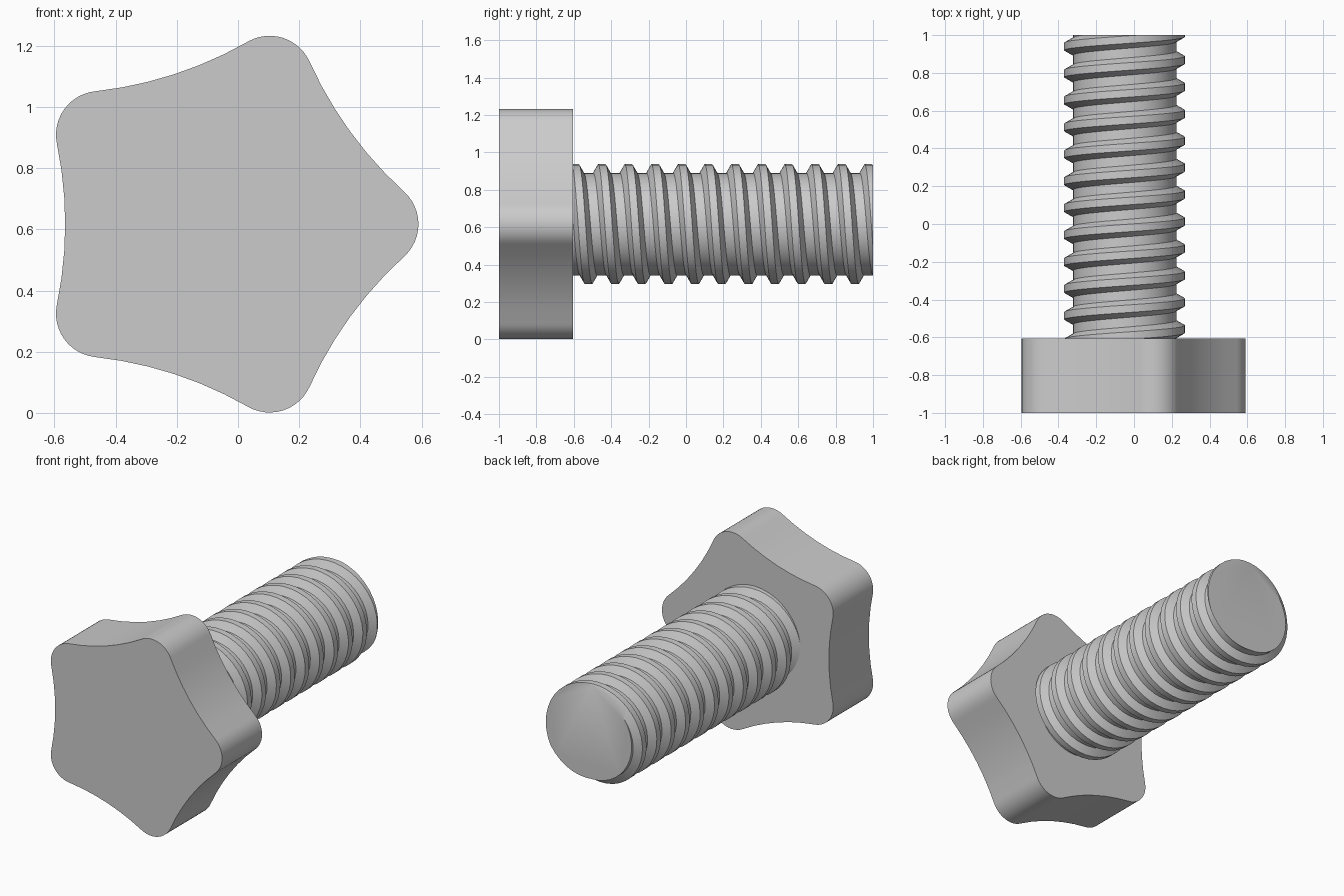
import bpy, bmesh, math
from math import sin, cos, tau, pi
from mathutils import Vector

cube = bpy.data.objects.get("Cube")
if cube:
    bpy.data.objects.remove(cube, do_unlink=True)

AXIS_X, AXIS_Z = -0.05, 0.617      # screw axis runs along y
HEAD_FRONT, HEAD_BACK, TIP = -1.0, -0.605, 1.0

steel = bpy.data.materials.new("grey_steel")
steel.use_nodes = True
GREY = (0.6, 0.6, 0.6, 1)
steel.diffuse_color = GREY
steel.node_tree.nodes["Principled BSDF"].inputs["Base Color"].default_value = GREY


def finish(bm, name):
    bmesh.ops.recalc_face_normals(bm, faces=bm.faces)
    mesh = bpy.data.meshes.new(name)
    bm.to_mesh(mesh)
    bm.free()
    mesh.materials.append(steel)
    obj = bpy.data.objects.new(name, mesh)
    bpy.context.collection.objects.link(obj)
    bpy.ops.object.select_all(action='DESELECT')
    obj.select_set(True)
    bpy.context.view_layer.objects.active = obj
    bpy.ops.object.shade_smooth_by_angle(angle=math.radians(30))
    return obj


def star_outline(lobes=5, lobe_dist=0.497, lobe_r=0.143, valley=0.515):
    """Rounded lobes joined by tangent concave arcs, as (x, z) points."""
    half = pi / lobes
    u, t = lobe_dist * cos(half), lobe_dist * sin(half)
    # radius of the concave arc that touches both neighbouring lobes
    scoop = ((valley - u) ** 2 + t * t - lobe_r ** 2) / (2 * (lobe_r - valley + u))
    sweep = math.asin(t / (scoop + lobe_r))
    points = []
    for i in range(lobes):
        a = i * 2 * half
        centre = Vector((cos(a), sin(a))) * lobe_dist
        end = half + sweep
        end = half + math.atan2(t, valley + scoop - u)
        end = half - math.atan2(-t, valley + scoop - u)
        for k in range(13):
            b = a - end + 2 * end * k / 12
            points.append(centre + Vector((cos(b), sin(b))) * lobe_r)
        v = a + half
        centre = Vector((cos(v), sin(v))) * (valley + scoop)
        for k in range(1, 6):
            b = v + pi + sweep - 2 * sweep * k / 6
            points.append(centre + Vector((cos(b), sin(b))) * scoop)
    return points


# Star grip head
bm = bmesh.new()
face = bm.faces.new([bm.verts.new((AXIS_X + p.x, HEAD_FRONT, AXIS_Z + p.y))
                     for p in star_outline()])
ext = bmesh.ops.extrude_face_region(bm, geom=[face], use_keep_orig=True)
bmesh.ops.translate(bm, vec=(0, HEAD_BACK - HEAD_FRONT, 0),
                    verts=[g for g in ext["geom"] if isinstance(g, bmesh.types.BMVert)])
finish(bm, "star_head")

# Threaded shaft: a trapezoid profile swept along a right-hand helix
PITCH, ROOT, CREST = 0.1425, 0.274, 0.32
STEPS, TURNS, START = 40, 16, -0.8775
profile = [(-0.046, ROOT), (-0.02, CREST), (0.02, CREST), (0.046, ROOT)]
bm = bmesh.new()
rows = []
for i in range(STEPS * TURNS):
    a = tau * i / STEPS
    y = START + PITCH * i / STEPS
    rows.append([bm.verts.new((AXIS_X + r * sin(a), y + dy, AXIS_Z + r * cos(a)))
                 for dy, r in profile])
# close each root groove against the next turn
strips = [row + [rows[i + STEPS][0]] for i, row in enumerate(rows[:-STEPS])]
for r0, r1 in zip(strips, strips[1:]):
    for k in range(len(profile)):
        bm.faces.new((r0[k], r1[k], r1[k + 1], r0[k + 1]))
# trim both ends flat and cap them
for y, direction in ((HEAD_BACK - 0.015, -1), (TIP, 1)):
    cut = bmesh.ops.bisect_plane(bm, geom=bm.verts[:] + bm.edges[:] + bm.faces[:],
                                 dist=1e-5, plane_co=(0, y, 0),
                                 plane_no=(0, direction, 0), clear_outer=True)
    rim = [g for g in cut["geom_cut"] if isinstance(g, bmesh.types.BMEdge)]
    bmesh.ops.holes_fill(bm, edges=rim, sides=0)
finish(bm, "threaded_shaft")
